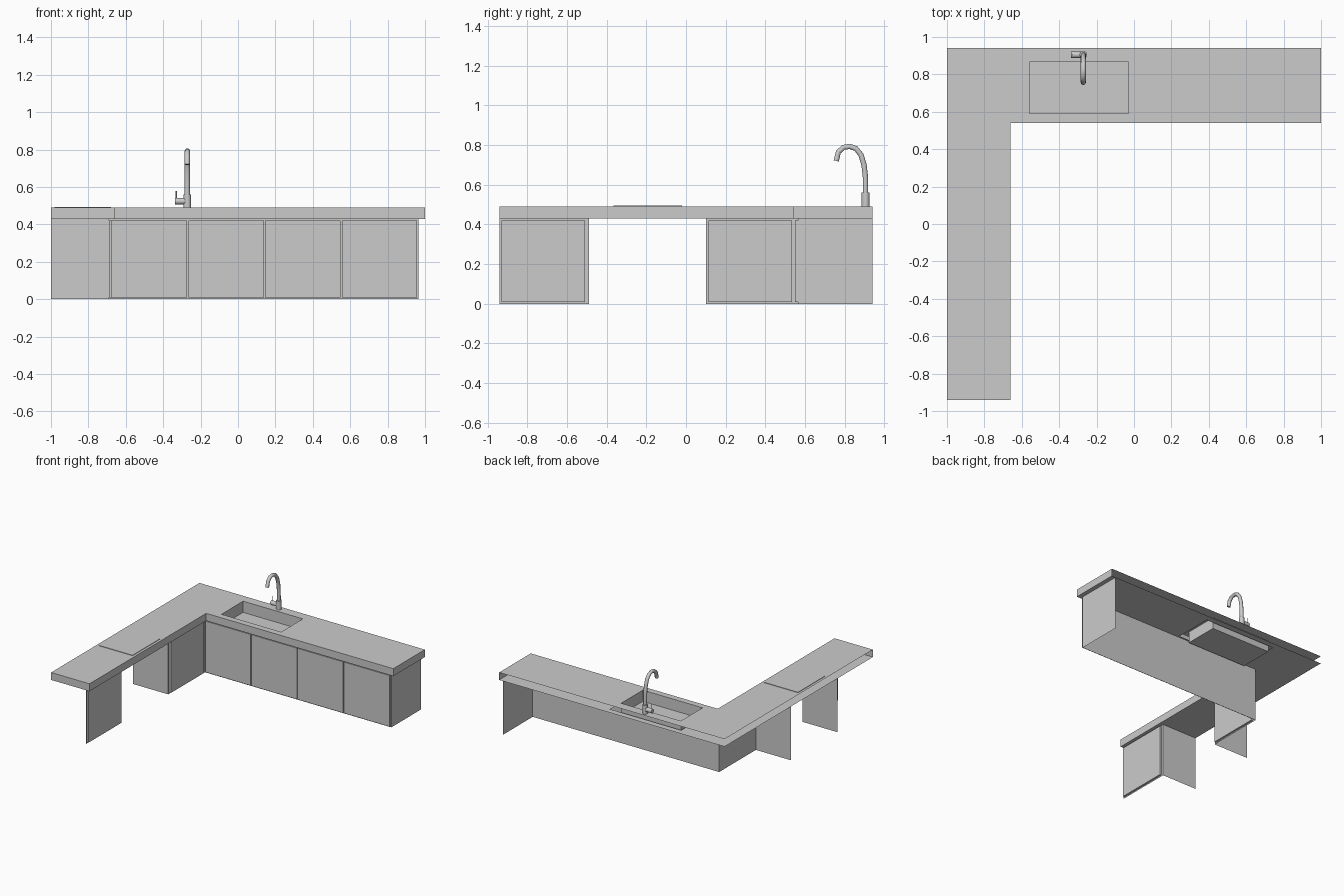
import bpy, bmesh, math
from mathutils import Vector

if "Cube" in bpy.data.objects:
    bpy.data.objects.remove(bpy.data.objects["Cube"])

TOP, UNDER, BASIN = 0.49, 0.43, 0.40


def make(name, verts, faces):
    me = bpy.data.meshes.new(name)
    me.from_pydata(verts, [], faces)
    ob = bpy.data.objects.new(name, me)
    bpy.context.collection.objects.link(ob)
    return ob


def wall(name, path, z0, z1, closed=False):
    """Open vertical sheet following a plan path."""
    n = len(path)
    verts = [(x, y, z) for x, y in path for z in (z0, z1)]
    faces = []
    for i in range(n if closed else n - 1):
        j = (i + 1) % n
        faces.append((2 * i, 2 * j, 2 * j + 1, 2 * i + 1))
    return make(name, verts, faces)


def l_sheet(name, z, hole, up):
    """Flat L-shaped sheet with one rectangular hole."""
    hx0, hx1, hy0, hy1 = hole
    xs = [-1, -0.66, hx0, hx1, 1]
    ys = [-0.94, 0.54, hy0, hy1, 0.94]
    bm = bmesh.new()
    for i in range(4):
        for j in range(4):
            if (j == 0 and i > 0) or (i == 2 and j == 2):
                continue
            c = [(xs[i], ys[j]), (xs[i + 1], ys[j]), (xs[i + 1], ys[j + 1]), (xs[i], ys[j + 1])]
            if not up:
                c.reverse()
            bm.faces.new([bm.verts.new((x, y, z)) for x, y in c])
    bmesh.ops.remove_doubles(bm, verts=bm.verts, dist=1e-5)
    ob = make(name, [], [])
    bm.to_mesh(ob.data)
    bm.free()
    return ob


def box(name, x0, x1, y0, y1, z0, z1):
    v = [(x, y, z) for x in (x0, x1) for y in (y0, y1) for z in (z0, z1)]
    f = [(0, 1, 3, 2), (4, 6, 7, 5), (0, 4, 5, 1), (2, 3, 7, 6), (0, 2, 6, 4), (1, 5, 7, 3)]
    return make(name, v, f)


def rod(name, a, b, r, sides=20):
    a, b = Vector(a), Vector(b)
    bpy.ops.mesh.primitive_cylinder_add(vertices=sides, radius=r, depth=(b - a).length,
                                        location=(a + b) / 2)
    ob = bpy.context.object
    ob.name = name
    ob.rotation_euler = (b - a).to_track_quat('Z', 'Y').to_euler()
    bpy.ops.object.shade_smooth_by_angle(angle=math.radians(40))
    return ob


# Worktop: upper and lower sheets with a front skirt, open at the back
sink = (-0.56, -0.03, 0.59, 0.865)
l_sheet("worktop_upper", TOP, sink, True)
l_sheet("worktop_lower", UNDER, (-0.58, 0.05, 0.58, 0.89), False)
wall("worktop_edge", [(-1, -0.94), (-0.66, -0.94), (-0.66, 0.54), (1, 0.54), (1, 0.94)], UNDER, TOP)

# Sink basin
x0, x1, y0, y1 = sink
wall("sink_walls", [(x0, y0), (x0, y1), (x1, y1), (x1, y0)], BASIN, TOP, closed=True)
make("sink_floor", [(x0, y0, BASIN), (x1, y0, BASIN), (x1, y1, BASIN), (x0, y1, BASIN)], [(0, 1, 2, 3)])

# Hob plate
box("hob", -0.98, -0.68, -0.365, -0.02, TOP, TOP + 0.004)

# Cabinet shells, open to the walls behind
wall("corner_cabinet_shell",
     [(-1, 0.10), (-0.69, 0.10), (-0.69, 0.565), (0.965, 0.565), (0.965, 0.94)], 0, UNDER)
wall("end_cabinet_shell", [(-0.69, -0.94), (-0.69, -0.49), (-1, -0.49)], 0, UNDER)

# Doors
for i in range(4):
    a = -0.675 + i * 0.41
    box(f"front_door_{i + 1}", a, a + 0.403, 0.55, 0.565, 0.01, 0.42)
for name, a, b in (("corner_door", 0.113, 0.535), ("end_door", -0.93, -0.51)):
    box(name, -0.69, -0.675, a, b, 0.01, 0.42)

# Tap
TX, TY = -0.271, 0.905
rod("tap_base", (TX, TY, TOP), (TX, TY, 0.56), 0.02)
rod("tap_valve", (-0.337, TY, 0.524), (TX, TY, 0.524), 0.017)
rod("tap_lever", (-0.33, TY, 0.53), (-0.33, TY, 0.578), 0.003, 8)

# Tap spout
curve = bpy.data.curves.new("tap_spout", 'CURVE')
curve.dimensions = '3D'
curve.bevel_depth = 0.014
curve.bevel_resolution = 3
curve.use_fill_caps = True
path = [(0.905, 0.55), (0.904, 0.64), (0.897, 0.70), (0.882, 0.75), (0.857, 0.782),
        (0.825, 0.793), (0.793, 0.788), (0.768, 0.765), (0.757, 0.72)]
sp = curve.splines.new('POLY')
sp.points.add(len(path) - 1)
for p, (y, z) in zip(sp.points, path):
    p.co = (TX, y, z, 1)
    
spout = bpy.data.objects.new("tap_spout", curve)
bpy.context.collection.objects.link(spout)
